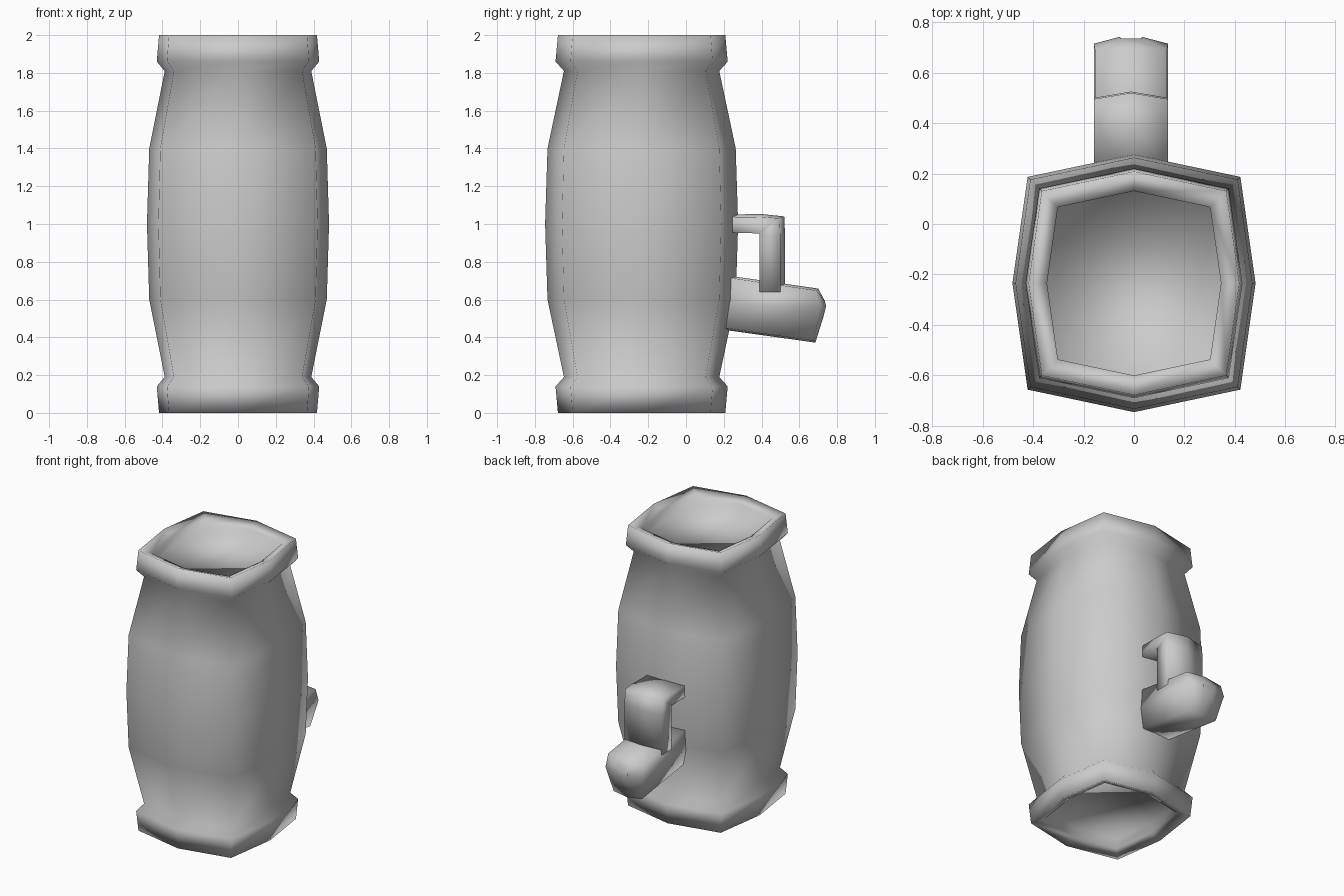
import bpy, bmesh

if "Cube" in bpy.data.objects:
    bpy.data.objects.remove(bpy.data.objects["Cube"])

grey = bpy.data.materials.new("light grey")
grey.diffuse_color = (0.6, 0.6, 0.6, 1)
grey.use_nodes = True
grey.node_tree.nodes["Principled BSDF"].inputs["Base Color"].default_value = grey.diffuse_color
CY = -0.235  # barrel axis in y


def loft(name, rings):
    """Skin a list of equal-length vertex rings and cap both ends."""
    bm = bmesh.new()
    vs = [[bm.verts.new(p) for p in ring] for ring in rings]
    n = len(vs[0])
    for a, b in zip(vs, vs[1:]):
        for i in range(n):
            j = (i + 1) % n
            bm.faces.new((a[i], a[j], b[j], b[i]))
    bm.faces.new(vs[0])
    bm.faces.new(vs[-1])
    bmesh.ops.recalc_face_normals(bm, faces=bm.faces)
    for f in bm.faces:
        f.smooth = True
    me = bpy.data.meshes.new(name)
    bm.to_mesh(me)
    bm.free()
    me.materials.append(grey)
    ob = bpy.data.objects.new(name, me)
    bpy.context.collection.objects.link(ob)
    return ob


def octagon(r, z):
    k = 0.875
    shape = [(1, 0), (k, k), (0, 1.06), (-k, k), (-1, 0), (-k, -k), (0, -1.06), (k, -k)]
    return [(x * r, CY + y * r, z) for x, y in shape]


# Barrel: lower half profile from the recessed end cap, over the lip, to the
# belly; the upper half mirrors it
half = [(0.345, 0.10), (0.345, 0.03), (0.418, 0), (0.43, 0.14), (0.388, 0.19), (0.47, 0.6)]
profile = half + [(0.482, 1.0)] + [(r, 2 - z) for r, z in reversed(half)]
loft("barrel", [octagon(r, z) for r, z in profile])

# Spout: pipe sloping down at the back, with a blunt end pointed at mid height
X0, W = -0.012, 0.147


def pipe_ring(top, mid, low, s=1.0, bulge=0.0):
    (ty, tz), (my, mz), (ly, lz) = top, mid, low
    return [(X0 + W * s, my, mz), (X0 + 0.97 * W * s, ty, tz), (X0, ty + bulge, tz + 0.01 * s),
            (X0 - 0.97 * W * s, ty, tz), (X0 - W * s, my, mz), (X0 - 0.75 * W * s, ly, lz),
            (X0, ly + bulge, lz - 0.01 * s), (X0 + 0.75 * W * s, ly, lz)]


loft("spout", [pipe_ring((0.2, 0.72), (0.2, 0.58), (0.2, 0.45)),
               pipe_ring((0.69, 0.648), (0.715, 0.56), (0.675, 0.382), 1, 0.01),
               pipe_ring((0.735, 0.59), (0.742, 0.565), (0.73, 0.52), 0.3)])


# Handle: flat bar running out of the barrel and bending down into the spout
def bar_ring(iy, iz, oy, oz, by, bz):
    return [(X0 - W, iy, iz), (X0 + W, iy, iz), (X0 + W, oy, oz),
            (X0, oy + by, oz + bz), (X0 - W, oy, oz)]


loft("handle", [bar_ring(0.21, 0.955, 0.21, 1.035, 0, 0.015),
                bar_ring(0.39, 0.95, 0.40, 1.038, 0, 0.015),
                bar_ring(0.39, 0.945, 0.495, 1.03, 0.025, 0.01),
                bar_ring(0.39, 0.90, 0.50, 0.93, 0.025, 0),
                bar_ring(0.39, 0.64, 0.50, 0.64, 0.025, 0)])
